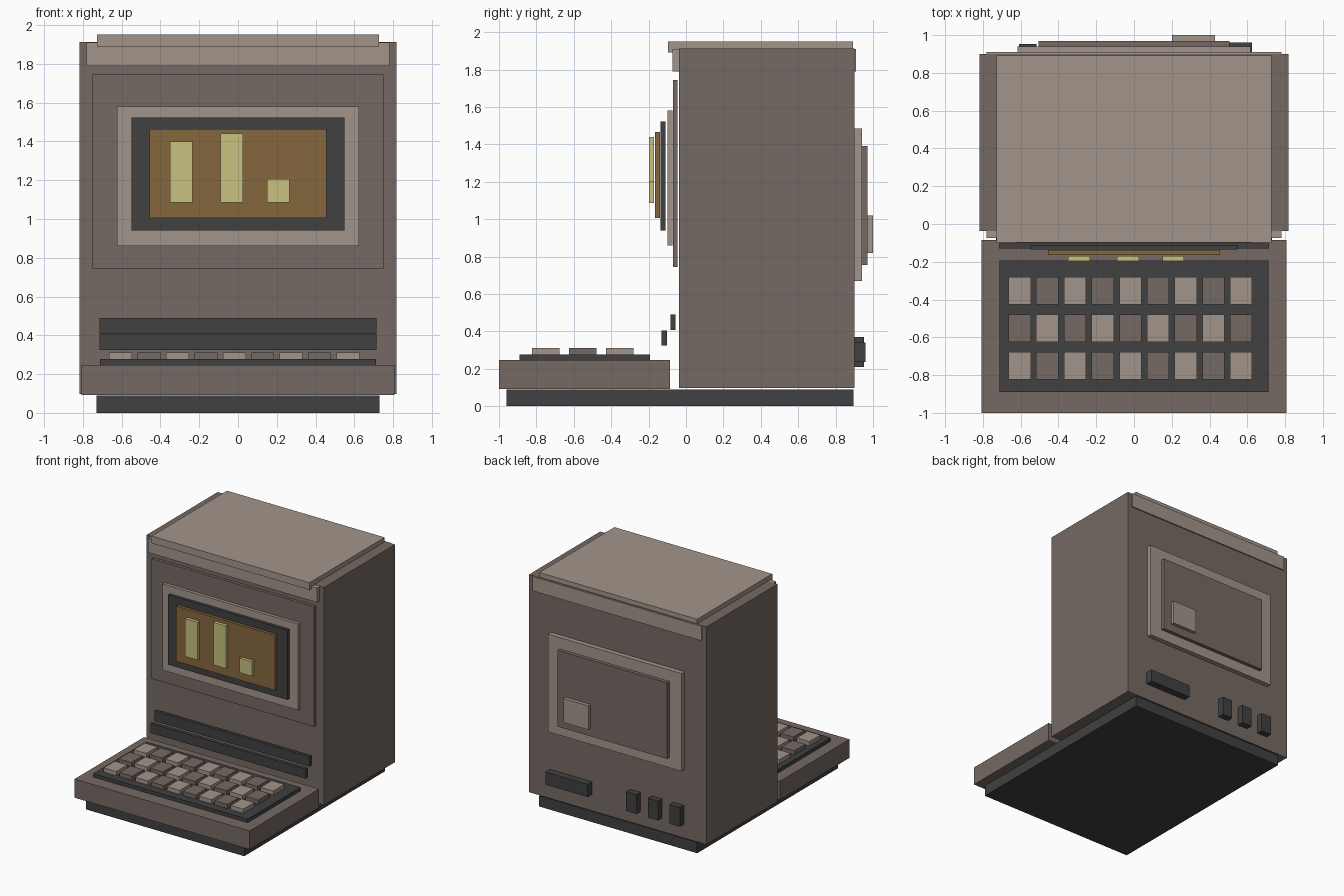
import bpy
import bmesh
from mathutils import Vector

cube = bpy.data.objects.get("Cube")
if cube:
    bpy.data.objects.remove(cube, do_unlink=True)


def material(name, rgb):
    mat = bpy.data.materials.new(name)
    mat.use_nodes = True
    mat.diffuse_color = (*rgb, 1)
    mat.node_tree.nodes["Principled BSDF"].inputs["Base Color"].default_value = (*rgb, 1)
    return mat


LIGHT = material("warm beige", (0.36, 0.30, 0.255))
BODY = material("taupe brown", (0.18, 0.143, 0.125))
DARK = material("charcoal", (0.052, 0.052, 0.052))
AMBER = material("amber", (0.235, 0.136, 0.049))
YELLOW = material("pale yellow", (0.58, 0.54, 0.215))


def add_boxes(name, mat, boxes):
    """One object from boxes given as (x range, y range, z range)."""
    bm = bmesh.new()
    for ranges in boxes:
        low, high = (Vector(corner) for corner in zip(*ranges))
        middle, size = (low + high) / 2, high - low
        for v in bmesh.ops.create_cube(bm, size=1)["verts"]:
            v.co = middle + v.co * size
    mesh = bpy.data.meshes.new(name)
    bm.to_mesh(mesh)
    bm.free()
    mesh.materials.append(mat)
    obj = bpy.data.objects.new(name, mesh)
    bpy.context.collection.objects.link(obj)
    return obj


def centred(name, mat, half, y, z):
    return add_boxes(name, mat, [((-half, half), y, z)])


# Housing
centred("base", DARK, 0.73, (-0.96, 0.895), (0, 0.09))
centred("body", BODY, 0.818, (-0.037, 0.90), (0.097, 1.912))
centred("top_trim", LIGHT, 0.78, (-0.073, 0.91), (1.79, 1.91))
centred("top_plate", LIGHT, 0.728, (-0.097, 0.893), (1.89, 1.95))

# Display, stacked towards the front
centred("front_panel", BODY, 0.75, (-0.07, -0.045), (0.745, 1.745))
centred("bezel", LIGHT, 0.625, (-0.10, -0.073), (0.86, 1.58))
centred("screen_frame", DARK, 0.55, (-0.135, -0.11), (0.94, 1.522))
centred("screen", AMBER, 0.456, (-0.165, -0.14), (1.005, 1.465))
add_boxes("screen_bars", YELLOW, [
    ((left, left + 0.116), (-0.197, -0.17), (1.085, top))
    for left, top in ((-0.35, 1.40), (-0.09, 1.44), (0.15, 1.205))])

# Slots under the display
centred("upper_slot", DARK, 0.715, (-0.082, -0.056), (0.407, 0.49))
centred("lower_slot", DARK, 0.715, (-0.13, -0.102), (0.325, 0.405))

# Keyboard with alternating keys
centred("keyboard_deck", BODY, 0.808, (-1, -0.085), (0.092, 0.247))
centred("key_tray", DARK, 0.712, (-0.89, -0.193), (0.247, 0.277))
keys = ([], [])
for row in range(3):
    for column in range(9):
        x = -0.605 + 0.1465 * column
        y = -0.354 - 0.198 * row
        keys[(row + column) % 2].append(
            ((x - 0.059, x + 0.059), (y - 0.073, y + 0.073), (0.277, 0.312)))
add_boxes("light_keys", LIGHT, keys[0])
add_boxes("dark_keys", BODY, keys[1])

# Rear hatch and connectors
centred("rear_frame", LIGHT, 0.617, (0.90, 0.94), (0.67, 1.485))
centred("rear_hatch", BODY, 0.505, (0.94, 0.97), (0.755, 1.39))
add_boxes("hatch_label", LIGHT, [((0.20, 0.43), (0.97, 1), (0.82, 1.02))])
add_boxes("wide_port", DARK, [((0.235, 0.625), (0.90, 0.96), (0.235, 0.34))])
add_boxes("small_ports", DARK, [
    ((left, left + 0.095), (0.90, 0.953), (0.21, 0.37))
    for left in (-0.61, -0.41, -0.21)])
